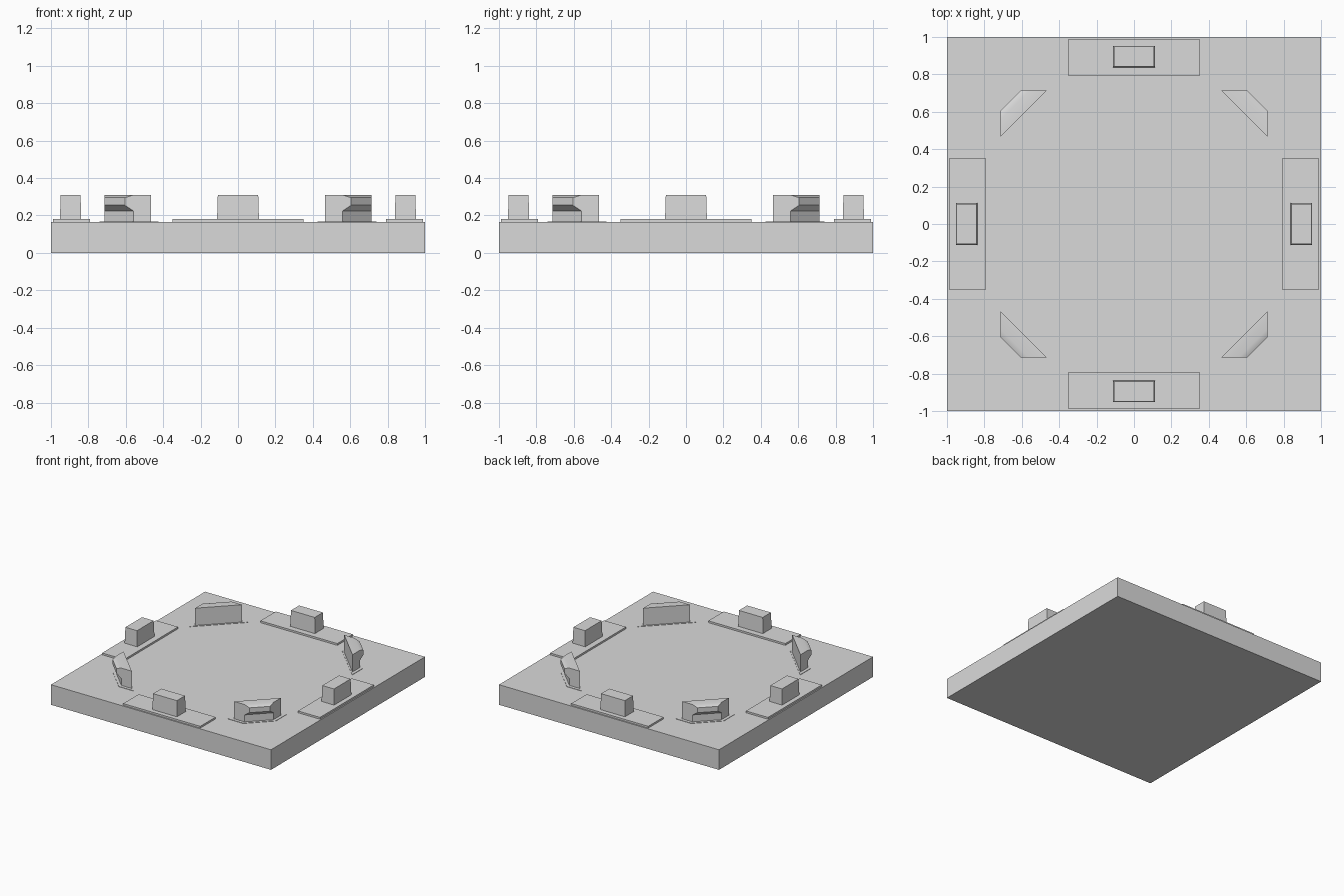
import bpy, bmesh, math
from mathutils import Matrix, Vector

default = bpy.data.objects.get("Cube")
if default:
    bpy.data.objects.remove(default, do_unlink=True)

# Single plain grey
grey = bpy.data.materials.new("light_grey")
grey.use_nodes = True
colour = (0.7, 0.7, 0.7, 1)
grey.diffuse_color = colour
grey.node_tree.nodes["Principled BSDF"].inputs["Base Color"].default_value = colour

BASE_TOP = 0.165
PLATE_TOP = 0.18
TOP = 0.31


def loft(name, sections, turn=0.0):
    """Solid through stacked outlines; sections are (z, [(x, y), ...])."""
    bm = bmesh.new()
    rings = [[bm.verts.new((x, y, z)) for x, y in pts] for z, pts in sections]
    n = len(rings[0])
    for low, high in zip(rings, rings[1:]):
        for i in range(n):
            j = (i + 1) % n
            bm.faces.new((low[i], low[j], high[j], high[i]))
    bm.faces.new(rings[0])
    bm.faces.new(rings[-1])
    bmesh.ops.dissolve_limit(bm, angle_limit=math.radians(1),
                             verts=bm.verts, edges=bm.edges)
    bmesh.ops.recalc_face_normals(bm, faces=bm.faces)
    bmesh.ops.transform(bm, matrix=Matrix.Rotation(turn, 4, 'Z'), verts=bm.verts)
    mesh = bpy.data.meshes.new(name)
    bm.to_mesh(mesh)
    bm.free()
    mesh.shade_smooth()
    mesh.set_sharp_from_angle(angle=math.radians(30))
    mesh.materials.append(grey)
    obj = bpy.data.objects.new(name, mesh)
    bpy.context.collection.objects.link(obj)
    return obj


def rect(half_x, y0, y1):
    return [(-half_x, y0), (half_x, y0), (half_x, y1), (-half_x, y1)]


def corner(c, inner, outer):
    """Diagonal trapezoid between the lines x+y=inner and x+y=outer."""
    return [(inner - c, c), (outer - c, c), (c, outer - c), (c, inner - c)]


# Square base slab
loft("base_slab", [(0, rect(1, -1, 1)), (BASE_TOP, rect(1, -1, 1))])

# Bulging profile of the corner blocks: height, outer line
bulge = [(BASE_TOP, 1.275), (0.225, 1.275), (0.255, 1.32), (0.295, 1.32), (TOP, 1.275)]

for k, (side, diagonal) in enumerate([("back", "back_left"), ("right", "back_right"),
                                      ("front", "front_right"), ("left", "front_left")]):
    turn = k * math.pi / 2
    # Edge plate with its upright block
    plate = rect(0.35, 0.79, 0.99)
    loft(side + "_edge_plate", [(BASE_TOP, plate), (PLATE_TOP, plate)], turn)
    loft(side + "_edge_block", [(PLATE_TOP, rect(0.112, 0.838, 0.952)),
                                (TOP, rect(0.108, 0.842, 0.948))], turn)
    # Corner block on a thin footing
    foot = corner(0.74, 1.165, 1.305)
    loft(diagonal + "_corner_footing", [(BASE_TOP, foot), (BASE_TOP + 0.003, foot)], turn)
    loft(diagonal + "_corner_block",
         [(z, corner(0.715, 1.18, s)) for z, s in bulge], turn)
